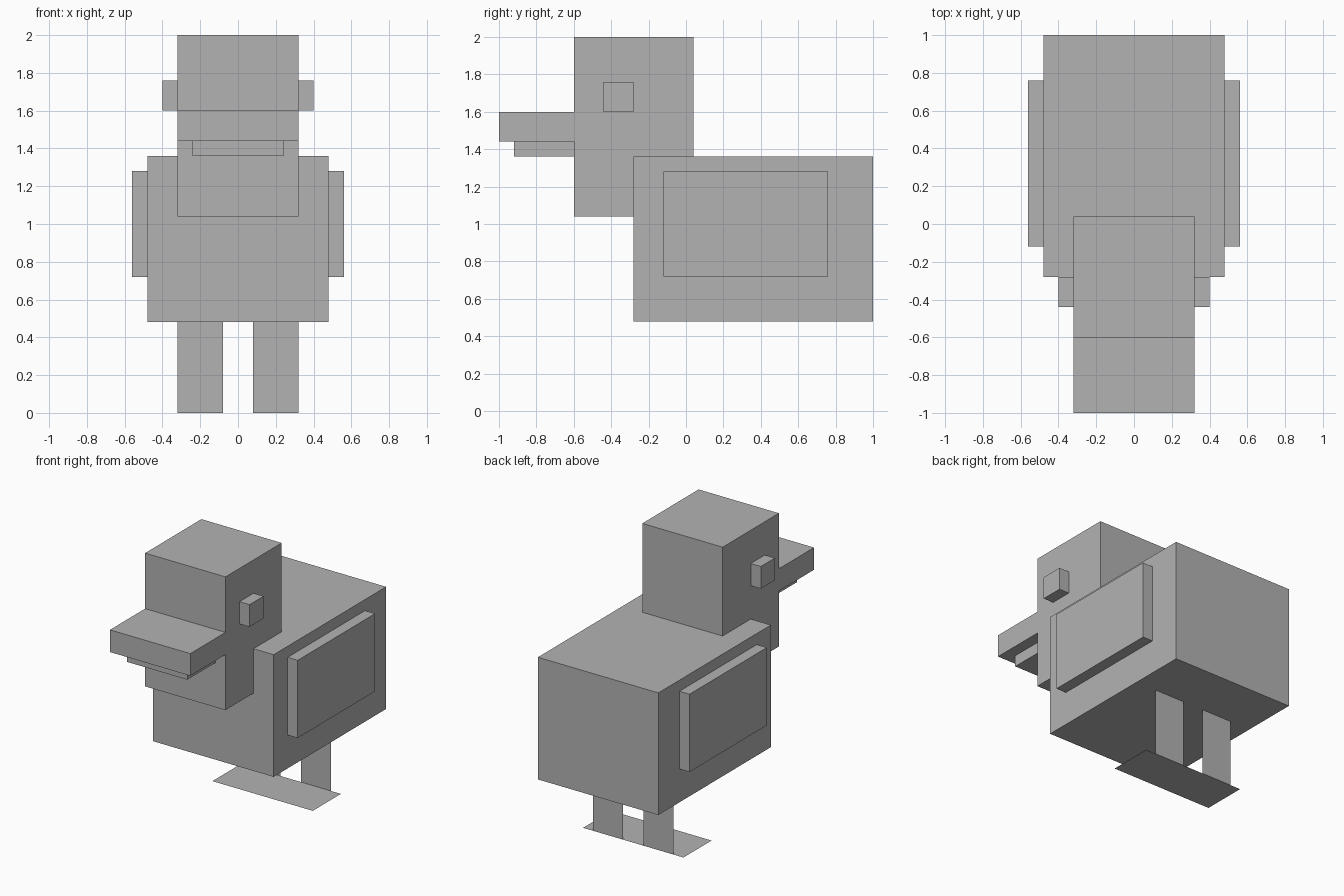
import bpy
import bmesh

old = bpy.data.objects.get("Cube")
if old:
    bpy.data.objects.remove(old, do_unlink=True)

# Single plain grey material
grey = bpy.data.materials.new("plain grey")
grey.use_nodes = True
colour = (0.45, 0.45, 0.45, 1)
grey.diffuse_color = colour
grey.node_tree.nodes["Principled BSDF"].inputs["Base Color"].default_value = colour


def add_object(name, bm):
    mesh = bpy.data.meshes.new(name)
    bm.to_mesh(mesh)
    bm.free()
    mesh.materials.append(grey)
    obj = bpy.data.objects.new(name, mesh)
    bpy.context.collection.objects.link(obj)
    return obj


def box(name, xs, ys, zs):
    """Box spanning the given ranges."""
    bm = bmesh.new()
    bmesh.ops.create_cube(bm, size=1)
    for v in bm.verts:
        for axis, (low, high) in enumerate((xs, ys, zs)):
            v.co[axis] = high if v.co[axis] > 0 else low
    return add_object(name, bm)


def sheet(name, corners):
    """Single flat face."""
    bm = bmesh.new()
    bm.faces.new([bm.verts.new(c) for c in corners])
    return add_object(name, bm)


def sided(side, low, high):
    return tuple(sorted((side * low, side * high)))


# Body, head and bill
box("body", (-0.48, 0.48), (-0.28, 1.0), (0.48, 1.36))
box("head", (-0.32, 0.32), (-0.6, 0.04), (1.04, 2.0))
box("upper_bill", (-0.32, 0.32), (-1.0, -0.6), (1.44, 1.6))
box("lower_bill", (-0.24, 0.24), (-0.92, -0.6), (1.36, 1.44))

# Paired eyes, wings and flat legs
for label, side in (("left", 1), ("right", -1)):
    box(label + "_eye", sided(side, 0.32, 0.4), (-0.44, -0.28), (1.6, 1.76))
    box(label + "_wing", sided(side, 0.48, 0.56), (-0.12, 0.76), (0.72, 1.28))
    a, b = sided(side, 0.08, 0.32)
    sheet(label + "_leg", [(a, 0.6, 0), (b, 0.6, 0), (b, 0.6, 0.48), (a, 0.6, 0.48)])

# Flat webbed feet, joined in one sheet
sheet("feet", [(-0.4, 0.28, 0), (0.4, 0.28, 0), (0.4, 0.6, 0), (-0.4, 0.6, 0)])
